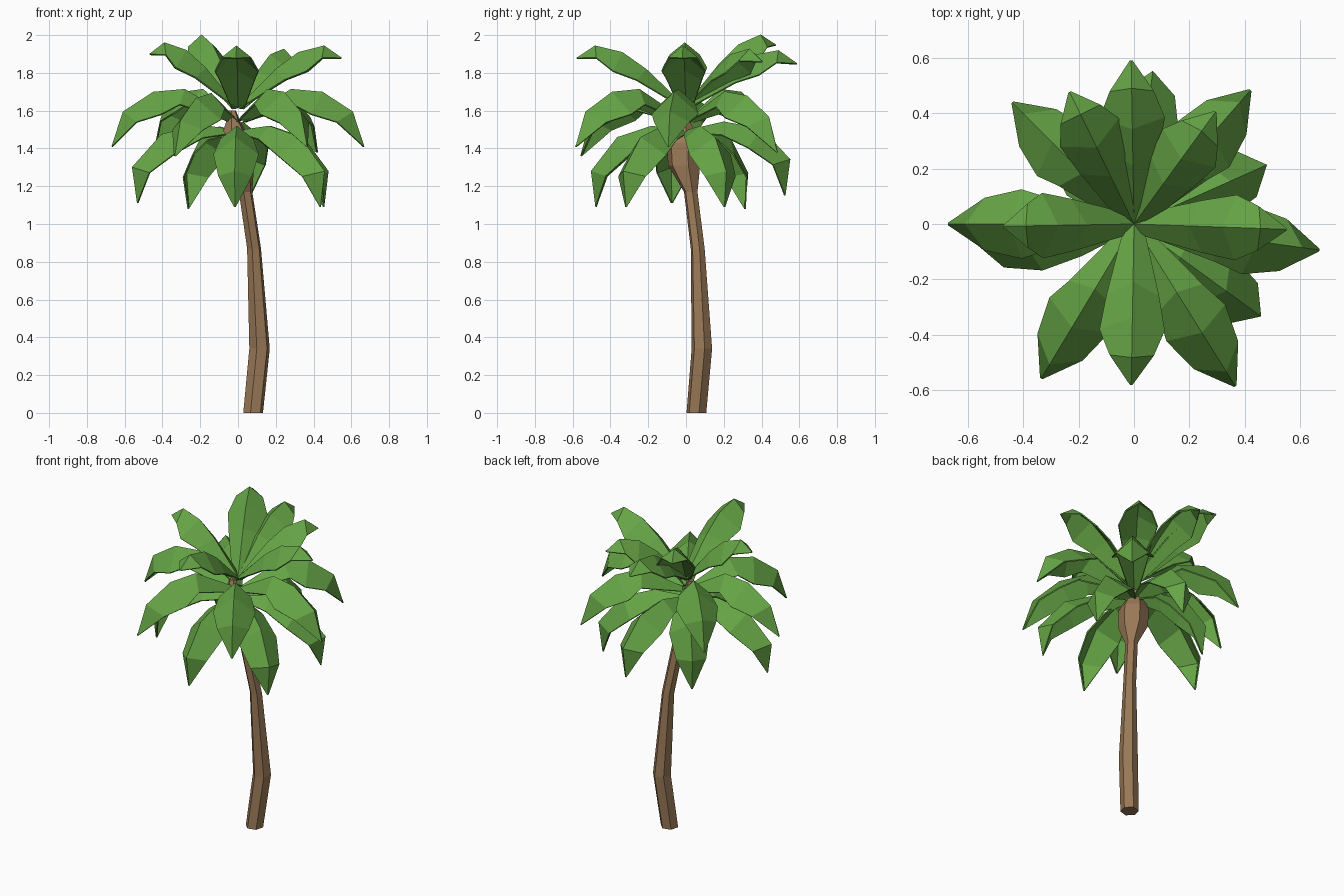
import bpy, bmesh, math
from mathutils import Vector

if "Cube" in bpy.data.objects:
    bpy.data.objects.remove(bpy.data.objects["Cube"])


def material(name, rgb):
    m = bpy.data.materials.new(name)
    m.diffuse_color = (*rgb, 1)
    m.use_nodes = True
    m.node_tree.nodes["Principled BSDF"].inputs["Base Color"].default_value = m.diffuse_color
    return m


GREEN = material("leaf green", (0.13, 0.37, 0.06))
BROWN = material("bark brown", (0.32, 0.19, 0.095))


def finish(bm, name, mat):
    me = bpy.data.meshes.new(name)
    bm.to_mesh(me)
    bm.free()
    me.materials.append(mat)
    ob = bpy.data.objects.new(name, me)
    bpy.context.collection.objects.link(ob)
    return ob


# Trunk: six-sided rings along a leaning, bent path, swelling under the crown
path = [(0.08, 0.055, 0, 0.054), (0.114, 0.084, 0.34, 0.056), (0.085, 0.062, 0.87, 0.038),
        (0.04, 0.025, 1.17, 0.037), (0.0, -0.01, 1.31, 0.088), (-0.01, -0.015, 1.43, 0.09),
        (-0.025, -0.015, 1.54, 0.04), (-0.03, -0.01, 1.60, 0.02)]
bm = bmesh.new()
rings = []
for x, y, z, r in path:
    rings.append([bm.verts.new((x + r * math.cos(math.radians(60 * k + 15)),
                                y + r * math.sin(math.radians(60 * k + 15)), z)) for k in range(6)])
for a, b in zip(rings, rings[1:]):
    for k in range(6):
        bm.faces.new((a[k], a[(k + 1) % 6], b[(k + 1) % 6], b[k]))
bm.faces.new(rings[0][::-1])
bm.faces.new(rings[-1])
finish(bm, "trunk", BROWN)

# Leaf tiers: (fraction of reach, height, half width, side droop) along the spine
LOW = [(0.06, 1.50, 0.03, 0.02), (0.38, 1.52, 0.088, 0.07), (0.76, 1.46, 0.12, 0.115),
       (1.05, 1.28, 0.09, 0.085), (1.0, 1.09, 0.005, 0)]
MID = [(0.03, 1.56, 0.03, 0.02), (0.42, 1.715, 0.095, 0.085), (0.67, 1.70, 0.125, 0.125),
       (0.91, 1.595, 0.095, 0.09), (1.0, 1.41, 0.005, 0)]
TOP = [(0.0, 1.62, 0.035, 0.01), (0.36, 1.82, 0.095, 0.075), (0.58, 1.91, 0.118, 0.11),
       (0.83, 1.945, 0.08, 0.065), (1.0, 1.88, 0.005, 0)]


def leaf(name, azimuth, reach, spine, lift=0.0):
    """Folded leaf: a ridge with two drooping sides, slightly thick."""
    a = math.radians(azimuth)
    out = Vector((math.cos(a), math.sin(a), 0))
    side = Vector((-math.sin(a), math.cos(a), 0))
    pts = [out * (s[0] * reach) + Vector((0, 0, s[1] + lift * s[0])) for s in spine]
    bm = bmesh.new()
    rows = []
    for i, p in enumerate(pts):
        w, d = spine[i][2:]
        t = (pts[min(i + 1, 4)] - pts[max(i - 1, 0)]).normalized()
        n = t.cross(side)
        if n.dot(Vector((0, 0, 1)) + out * 0.5) < 0:
            n = -n
        low = p - n * d
        rows.append([bm.verts.new(v) for v in (low - side * w, p, low + side * w)])
    for r, s in zip(rows, rows[1:]):
        for k in range(2):
            bm.faces.new((r[k], s[k], s[k + 1], r[k + 1]))
    bmesh.ops.recalc_face_normals(bm, faces=bm.faces)
    if sum(f.normal.z for f in bm.faces) < 0:
        bmesh.ops.reverse_faces(bm, faces=bm.faces)
    ob = finish(bm, name, GREEN)
    mod = ob.modifiers.new("thickness", "SOLIDIFY")
    mod.thickness = 0.008


# Crown: three tiers of leaves (azimuth, reach, lift of tip)
tiers = {
    "lower_leaf": (LOW, [(-92, 0.48, 0), (-36, 0.54, 0), (188, 0.54, 0.02),
                         (130, 0.41, -0.01), (24, 0.50, 0), (83, 0.53, 0.06)]),
    "middle_leaf": (MID, [(180, 0.67, 0), (-8, 0.675, 0), (49, 0.64, -0.03),
                          (135, 0.62, 0), (-121, 0.65, -0.05), (-58, 0.69, 0)]),
    "upper_leaf": (TOP, [(-2, 0.55, 0.0), (54, 0.50, -0.02), (91, 0.59, -0.03),
                         (116, 0.53, 0.07), (181, 0.47, 0.02), (-91, 0.58, 0.0)]),
}
for name, (spine, leaves) in tiers.items():
    for i, (az, reach, lift) in enumerate(leaves):
        leaf(f"{name}_{i + 1}", az, reach, spine, lift)
